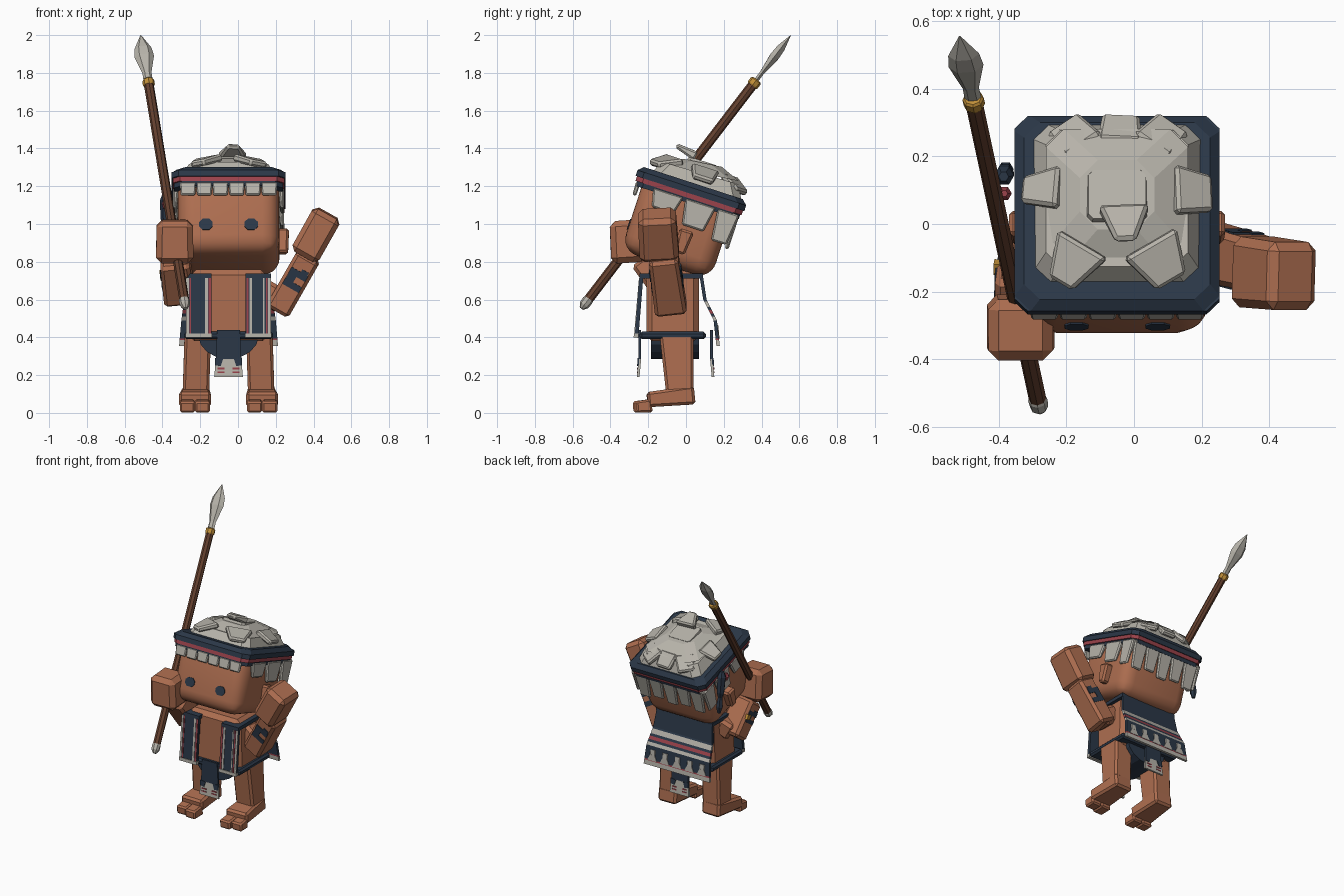
import bpy, bmesh, math
from mathutils import Vector, Matrix

if "Cube" in bpy.data.objects:
    bpy.data.objects.remove(bpy.data.objects["Cube"])


def material(name, rgb):
    m = bpy.data.materials.new(name)
    m.use_nodes = True
    m.diffuse_color = (*rgb, 1)
    m.node_tree.nodes["Principled BSDF"].inputs["Base Color"].default_value = (*rgb, 1)
    return m


SKIN = material("skin", (0.42, 0.155, 0.08))
BLUE = material("navy cloth", (0.024, 0.039, 0.064))
GREY = material("pale grey", (0.47, 0.45, 0.40))
RED = material("dull red", (0.33, 0.055, 0.07))
WOOD = material("brown wood", (0.125, 0.05, 0.027))
GOLD = material("gold", (0.52, 0.27, 0.04))
X, Y, Z = Vector((1, 0, 0)), Vector((0, 1, 0)), Vector((0, 0, 1))
WORLD = Matrix.Identity(4)
MID = -0.05                                   # body centre line
HEAD = Matrix.Translation((MID, 0, 1)) @ Matrix.Rotation(math.radians(-18), 4, 'X')


def finish(name, bm, mats, smooth=False):
    bmesh.ops.recalc_face_normals(bm, faces=bm.faces)
    me = bpy.data.meshes.new(name)
    bm.to_mesh(me)
    bm.free()
    ob = bpy.data.objects.new(name, me)
    bpy.context.collection.objects.link(ob)
    for m in mats:
        me.materials.append(m)
    if smooth:
        bpy.ops.object.select_all(action='DESELECT')
        ob.select_set(True)
        bpy.context.view_layer.objects.active = ob
        bpy.ops.object.shade_smooth_by_angle(angle=math.radians(40))


def frame(a, b, hint, M):
    """End points, and the width and depth directions across the line a-b."""
    a, b = M @ Vector(a), M @ Vector(b)
    d = (b - a).normalized()
    w = M.to_3x3() @ hint
    w = (w - d * w.dot(d)).normalized()
    return a, b, w, d.cross(w)


def block(name, mat, a, b, s0, s1=None, bevel=0, seg=1, hint=X, M=WORLD, long_only=False, smooth=False):
    """Tapered box from a to b with (width, depth) s0 at a and s1 at b."""
    a, b, w, t = frame(a, b, hint, M)
    bm = bmesh.new()
    rings = [[bm.verts.new(p + w * s[0] * i / 2 + t * s[1] * j / 2)
              for i, j in ((-1, -1), (1, -1), (1, 1), (-1, 1))]
             for p, s in ((a, s0), (b, s1 or s0))]
    for r in rings:
        bm.faces.new(r)
    long = []
    for i in range(4):
        k = (i + 1) % 4
        bm.faces.new((rings[0][i], rings[0][k], rings[1][k], rings[1][i]))
        long.append(bm.edges.get((rings[0][i], rings[1][i])))
    if bevel:
        bmesh.ops.bevel(bm, geom=long if long_only else bm.edges[:], offset=bevel,
                        segments=seg, profile=0.5, affect='EDGES', clamp_overlap=True)
    finish(name, bm, [mat], smooth)


def turned(name, mat, a, b, profile, sides=8, squash=1, smooth=False):
    """Round or flattened form along a-b from (fraction, radius) pairs."""
    a, b, w, t = frame(a, b, X, WORLD)
    bm = bmesh.new()
    rings = []
    for f, r in profile:
        angs = [2 * math.pi * i / sides for i in range(sides)]
        rings.append([bm.verts.new(a.lerp(b, f) + w * r * math.cos(q) + t * r * squash * math.sin(q))
                      for q in angs])
    bm.faces.new(rings[0])
    bm.faces.new(rings[-1])
    for r0, r1 in zip(rings, rings[1:]):
        for i in range(sides):
            k = (i + 1) % sides
            bm.faces.new((r0[i], r0[k], r1[k], r1[i]))
    finish(name, bm, [mat], smooth)


def sheet(name, path, bands, thick=0.018):
    """Hanging cloth: path of (z, y, half width); bands of (lower z, material)."""
    def at(z):
        for p, q in zip(path, path[1:]):
            if z >= q[0] - 1e-6:
                f = (p[0] - z) / (p[0] - q[0])
                return [p[i] + (q[i] - p[i]) * f for i in (1, 2)]
    levels = sorted({p[0] for p in path} | {z for z, m in bands}, reverse=True)
    mats = list(dict.fromkeys(m for z, m in bands))
    bm = bmesh.new()
    rows = []
    for z in levels:
        y, h = at(z)
        rows.append([bm.verts.new((MID + s * h, y + e * thick / 2, z))
                     for s, e in ((-1, -1), (1, -1), (1, 1), (-1, 1))])
    bm.faces.new(rows[0])
    bm.faces.new(rows[-1]).material_index = mats.index(bands[-1][1])
    for r0, r1, z in zip(rows, rows[1:], levels[1:]):
        m = next(m for low, m in bands if z >= low - 1e-6)
        for i in range(4):
            k = (i + 1) % 4
            bm.faces.new((r0[i], r0[k], r1[k], r1[i])).material_index = mats.index(m)
    finish(name, bm, mats)


# Head, eyes and ears
block("head", SKIN, (0, -0.035, -0.24), (0, -0.035, 0.2), (0.54, 0.5), bevel=0.09, seg=6, M=HEAD, smooth=True)
for s, side in ((-1, "right"), (1, "left")):
    block(side + "_eye", BLUE, (s * 0.12, -0.281, -0.095), (s * 0.12, -0.29, -0.095), (0.072, 0.06),
          bevel=0.018, M=HEAD, long_only=True)
    block(side + "_ear", SKIN, (s * 0.285, 0.015, -0.16), (s * 0.285, 0.015, -0.03),
          (0.06, 0.055), (0.07, 0.08), bevel=0.012, M=HEAD)

# Headband layers
for name, mat, z0, z1, w0, w1 in (("headband_base", BLUE, 0.11, 0.137, 0.575, 0.575), ("headband_stripe", RED, 0.135, 0.165, 0.59, 0.59),
                                  ("headband_rim", BLUE, 0.16, 0.192, 0.605, 0.605), ("headband_top", BLUE, 0.192, 0.218, 0.605, 0.55)):
    block(name, mat, (0, -0.03, z0), (0, -0.03, z1), (w0, w0), (w1, w1), bevel=0.038, M=HEAD, long_only=True)

# Fringe hanging from the headband
for i in range(6):
    x = -0.215 + i * 0.086
    block("front_fringe", GREY, (x, -0.308, 0.13), (x, -0.308, 0.06), (0.086, 0.025), (0.076, 0.02), bevel=0.006, M=HEAD)
for i in range(5):
    x = -0.216 + i * 0.108
    block("back_fringe", GREY, (x, 0.24, 0.13), (x, 0.245, -0.06 + 0.02 * (i % 2)), (0.108, 0.03), (0.08, 0.02),
          bevel=0.008, M=HEAD)
for s in (-1, 1):
    for y, low, w in ((-0.14, 0.03, 0.17), (0.04, -0.01, 0.17), (0.195, -0.04, 0.12)):
        block("side_fringe", GREY, (s * 0.278, y, 0.13), (s * 0.285, y, low), (w, 0.03), (w * 0.7, 0.02),
              bevel=0.008, hint=Y, M=HEAD)

# Domed cap with plates
block("cap_base", GREY, (0, -0.01, 0.205), (0, -0.012, 0.28), (0.5, 0.5), (0.42, 0.42), bevel=0.04, M=HEAD, long_only=True)
block("cap_dome", GREY, (0, -0.012, 0.28), (0, -0.018, 0.335), (0.42, 0.42), (0.22, 0.21), bevel=0.04, M=HEAD, long_only=True)
block("cap_crown", GREY, (0, -0.02, 0.3), (0, -0.02, 0.345), (0.19, 0.17), (0.17, 0.15), bevel=0.015, M=HEAD, long_only=True)
for x, y, w0, w1 in ((-0.135, 0.192, 0.13, 0.11), (0.01, 0.212, 0.13, 0.11), (0.14, 0.192, 0.13, 0.11), (-0.235, 0.02, 0.13, 0.08),
                     (0.235, 0.01, 0.15, 0.11), (-0.14, -0.225, 0.17, 0.08), (0.135, -0.22, 0.18, 0.1)):
    p = Vector((x, y, 0))
    block("cap_plate", GREY, p * 0.72 + Z * 0.305, p * 1.18 + Z * 0.25, (w0, 0.04), (w1, 0.035),
          bevel=0.01, hint=Z.cross(p), M=HEAD)
block("cap_spike", GREY, (-0.03, 0.05, 1.36), (-0.025, -0.05, 1.415), (0.15, 0.05), (0.06, 0.025), bevel=0.01)

# Beaded tassel beside the head
turned("tassel_cord", BLUE, (-0.385, 0.14, 1.16), (-0.378, 0.165, 0.87),
       [(0, 0.015), (0.12, 0.03), (0.5, 0.027), (0.62, 0.016), (0.85, 0.024), (1, 0.012)], 6)
turned("tassel_bead", RED, (-0.383, 0.09, 1.13), (-0.383, 0.09, 1.08), [(0, 0.01), (0.5, 0.022), (1, 0.01)], 6)

# Torso, briefs and belt
block("torso", SKIN, (MID, -0.07, 0.38), (MID, -0.07, 0.76), (0.42, 0.28), (0.4, 0.28), bevel=0.03)
turned("briefs", BLUE, (MID, -0.185, 0.41), (MID, 0.07, 0.41), [(0, 0.16), (1, 0.16)], 16, squash=0.78)
block("belt", BLUE, (MID, -0.07, 0.39), (MID, -0.07, 0.43), (0.47, 0.35), bevel=0.012)

# Legs, feet, vest fronts and shoulder straps, mirrored about the centre line
stripes = [(0.06, 0.014, GREY), (0.045, 0.008, RED), (-0.04, 0.014, GREY), (-0.057, 0.012, RED)]
for s, side in ((-1, "right"), (1, "left")):
    def at(o, y, z):
        return (MID + s * o, y, z)
    block(side + "_leg", SKIN, at(0.163, -0.05, 0.42), at(0.173, -0.032, 0.1), (0.14, 0.18), (0.14, 0.145), bevel=0.014)
    block(side + "_foot", SKIN, at(0.173, 0.045, 0.095), at(0.178, -0.205, 0.07), (0.14, 0.1), (0.17, 0.08), bevel=0.014)
    for o, w, y in ((0.138, 0.08, -0.28), (0.218, 0.08, -0.262)):
        block(side + "_toe", SKIN, at(o, -0.18, 0.038), at(o, y, 0.031), (w, 0.072), (w, 0.06), bevel=0.01)
    block(side + "_vest_front", BLUE, at(0.157, -0.235, 0.735), at(0.157, -0.262, 0.4), (0.135, 0.02))
    for o, w, mat in stripes + [(0.03, 0.007, GREY)] * (s > 0):
        block(side + "_vest_stripe", mat, at(0.157 + o, -0.246, 0.715), at(0.157 + o, -0.273, 0.4), (w, 0.006))
    block(side + "_vest_hem", GREY, at(0.157, -0.263, 0.42), at(0.157, -0.264, 0.398), (0.14, 0.026))
    block(side + "_shoulder_strap", BLUE, at(0.157, -0.245, 0.725), at(0.157, 0.09, 0.725), (0.135, 0.025))

# Back cape with stripes and a row of little figures
sheet("back_cape", [(0.73, 0.08, 0.22), (0.6, 0.1, 0.235), (0.49, 0.155, 0.25), (0.355, 0.17, 0.262)],
      [(0.59, BLUE), (0.56, GREY), (0.545, BLUE), (0.525, RED), (0.51, BLUE), (0.49, GREY), (0.395, BLUE),
       (0.385, RED), (0.355, GREY)])
for i in range(5):
    x = MID - 0.196 + i * 0.098
    block("cape_figure", GREY, (x, 0.173, 0.39), (x, 0.17, 0.43), (0.075, 0.009), (0.035, 0.009))
    block("cape_figure_head", GREY, (x, 0.17, 0.43), (x, 0.166, 0.465), (0.042, 0.009), bevel=0.01, long_only=True)

# Loincloth flaps with stepped grey ends
for name, y, e in (("front_flap", -0.245, -1), ("back_flap", 0.135, 1)):
    sheet(name, [(0.44, y, 0.06), (0.28, y, 0.068), (0.19, y + e * 0.008, 0.076)], [(0.285, BLUE), (0.19, GREY)], 0.014)
    for s in (-1, 1):
        block(name + "_corner", BLUE, (MID + s * 0.05, y + e * 0.007, 0.287), (MID + s * 0.056, y + e * 0.009, 0.25),
              (0.042, 0.009), (0.03, 0.009))
        for z in (0.235, 0.216):
            block(name + "_dash", RED, (MID + s * 0.04 - 0.018, y + e * 0.012, z), (MID + s * 0.04 + 0.018, y + e * 0.012, z),
                  (0.008, 0.006), hint=Z)

# Arms: shoulder, elbow, wrist, then a marking on the listed sides of the forearm
arms = (("left", (0.12, -0.07, 0.66), (0.235, -0.085, 0.585), (0.375, -0.12, 0.83), Y, (-1, 1)),
        ("right", (-0.22, -0.07, 0.68), (-0.31, -0.1, 0.63), (-0.335, -0.23, 0.81), X, (-1,)))
for side, shoulder, elbow, wrist, hint, faces in arms:
    e, w, across, deep = frame(elbow, wrist, hint, WORLD)
    block(side + "_upper_arm", SKIN, shoulder, elbow, (0.12, 0.12), (0.14, 0.13), bevel=0.02, hint=Y)
    block(side + "_forearm", SKIN, e - (w - e) * 0.18, wrist, (0.17, 0.135), (0.155, 0.135), bevel=0.018, hint=hint)
    for f in faces:
        for g, h, wide, shift in ((0.34, 0.46, 0.1, 0), (0.46, 0.58, 0.045, 0.025), (0.58, 0.7, 0.1, 0),
                                  (0.7, 0.76, 0.04, -0.025)):
            off = across * f * 0.08 + deep * shift
            block(side + "_arm_marking", BLUE, e.lerp(w, g) + off, e.lerp(w, h) + off, (0.009, wide), hint=hint)
block("left_hand", SKIN, (0.349, -0.14, 0.83), (0.476, -0.155, 1.056), (0.21, 0.162), (0.2, 0.164), bevel=0.026, hint=Y)
block("right_hand", SKIN, (-0.335, -0.3, 0.795), (-0.335, -0.315, 1.02), (0.2, 0.19), (0.19, 0.18), bevel=0.03,
      hint=Vector((1, 0, 0.08)))
block("right_arm_charm", GOLD, (-0.402, -0.12, 0.72), (-0.405, -0.135, 0.75), (0.02, 0.035))

# Spear
butt, point = (-0.28, -0.54, 0.57), (-0.515, 0.555, 2.0)
turned("spear_shaft", WOOD, butt, point, [(0.01, 0.026), (0.83, 0.026)], 8, smooth=True)
turned("spear_butt", GREY, butt, point, [(-0.012, 0.012), (0, 0.027), (0.018, 0.029), (0.024, 0.025)], 8)
turned("spear_collar", GOLD, butt, point, [(0.812, 0.028), (0.816, 0.032), (0.83, 0.032), (0.834, 0.026)], 8)
turned("spear_blade", GREY, butt, point, [(0.83, 0.025), (0.86, 0.024), (0.92, 0.052), (0.95, 0.046), (1, 0.002)],
       6, squash=0.55)
